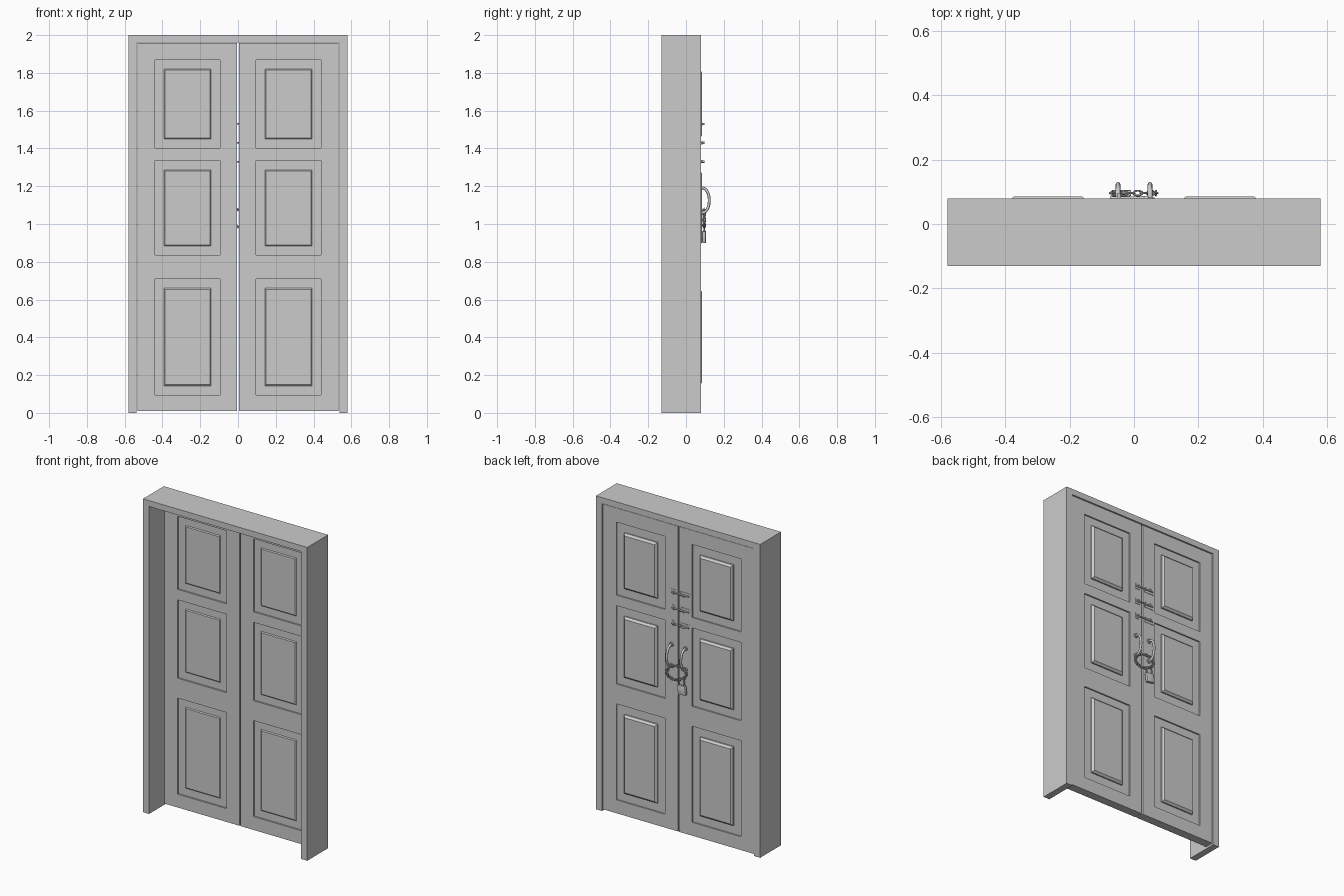
import bpy, bmesh, math
from mathutils import Vector, Matrix

if "Cube" in bpy.data.objects:
    bpy.data.objects.remove(bpy.data.objects["Cube"])


def finish(name, bm, smooth=False):
    bmesh.ops.remove_doubles(bm, verts=bm.verts, dist=1e-5)
    bmesh.ops.recalc_face_normals(bm, faces=bm.faces)
    me = bpy.data.meshes.new(name)
    bm.to_mesh(me)
    bm.free()
    ob = bpy.data.objects.new(name, me)
    bpy.context.collection.objects.link(ob)
    if smooth:
        bpy.context.view_layer.objects.active = ob
        ob.select_set(True)
        bpy.ops.object.shade_smooth_by_angle(angle=math.radians(40))
        ob.select_set(False)
    return ob


def box(name, x0, x1, y0, y1, z0, z1, bevel=0.0, tilt=0.0):
    bm = bmesh.new()
    bmesh.ops.create_cube(bm, size=1)
    bmesh.ops.scale(bm, verts=bm.verts, vec=(x1 - x0, y1 - y0, z1 - z0))
    if bevel:
        bmesh.ops.bevel(bm, geom=bm.edges[:], offset=bevel, segments=2, profile=0.5, affect='EDGES')
    ob = finish(name, bm, bevel > 0)
    ob.location = ((x0 + x1) / 2, (y0 + y1) / 2, (z0 + z1) / 2)
    ob.rotation_euler[1] = tilt
    return ob


def cylinder(name, a, b, r, n=16):
    a, b = Vector(a), Vector(b)
    bm = bmesh.new()
    m = Matrix.Translation((a + b) / 2) @ (b - a).to_track_quat('Z', 'Y').to_matrix().to_4x4()
    bmesh.ops.create_cone(bm, cap_ends=True, segments=n, radius1=r, radius2=r,
                          depth=(b - a).length, matrix=m)
    return finish(name, bm, True)


def tube(name, pts, r, closed=False):
    cu = bpy.data.curves.new(name, 'CURVE')
    cu.dimensions = '3D'
    cu.bevel_depth, cu.bevel_resolution, cu.use_fill_caps = r, 2, True
    sp = cu.splines.new('POLY')
    sp.points.add(len(pts) - 1)
    for p, co in zip(sp.points, pts):
        p.co = (*co, 1)
    sp.use_cyclic_u = closed
    sp.use_smooth = True
    ob = bpy.data.objects.new(name, cu)
    bpy.context.collection.objects.link(ob)
    return ob


# Frame: one upside-down U profile, extruded through the wall depth
bm = bmesh.new()
outline = [(-.58, 0), (-.58, 2), (.58, 2), (.58, 0), (.537, 0), (.537, 1.962), (-.537, 1.962), (-.537, 0)]
face = bm.faces.new([bm.verts.new((x, -.13, z)) for x, z in outline])
ext = bmesh.ops.extrude_face_region(bm, geom=[face])
bmesh.ops.translate(bm, verts=[v for v in ext['geom'] if isinstance(v, bmesh.types.BMVert)], vec=(0, .21, 0))
finish("door_frame", bm)

# Door leaves: grid of faces with stepped panels on both sides
XS = [.004, .095, .44, .533]
ZS = [.01, .095, .708, .835, 1.335, 1.402, 1.868, 1.958]
FRONT, BACK = .02, .075


def leaf(name, s):
    bm = bmesh.new()

    def quad(*pts):
        bm.faces.new([bm.verts.new((s * x, y, z)) for x, y, z in pts])

    def corners(x0, x1, z0, z1, inset, y):
        i = inset
        return [(x0 + i, y, z0 + i), (x1 - i, y, z0 + i), (x1 - i, y, z1 - i), (x0 + i, y, z1 - i)]

    steps = {FRONT: [(0, FRONT), (0, .03), (.048, .03), (.054, .025)],
             BACK: [(0, BACK), (0, .066), (.055, .066), (.055, .074), (.067, .086)]}
    for y, profile in steps.items():
        for i in range(3):
            for k in range(7):
                cell = (XS[i], XS[i + 1], ZS[k], ZS[k + 1])
                if i == 1 and k % 2:
                    rings = [corners(*cell, d, h) for d, h in profile]
                    for a, b in zip(rings, rings[1:]):
                        for j in range(4):
                            quad(a[j], a[j - 1], b[j - 1], b[j])
                    quad(*rings[-1])
                else:
                    quad(*corners(*cell, 0, y))
    for i in range(3):
        for z in (ZS[0], ZS[-1]):
            a, b = XS[i], XS[i + 1]
            quad((a, FRONT, z), (b, FRONT, z), (b, BACK, z), (a, BACK, z))
    for k in range(7):
        for x in (XS[0], XS[-1]):
            a, b = ZS[k], ZS[k + 1]
            quad((x, FRONT, a), (x, FRONT, b), (x, BACK, b), (x, BACK, a))
    bmesh.ops.remove_doubles(bm, verts=bm.verts, dist=1e-5)
    bmesh.ops.recalc_face_normals(bm, faces=bm.faces)
    bmesh.ops.dissolve_limit(bm, angle_limit=.01, verts=bm.verts, edges=bm.edges)
    finish(name, bm)


leaf("left_door", -1)
leaf("right_door", 1)

# Pull handles with round rosettes
for side, s in (("left", -1), ("right", 1)):
    x = s * .05
    pts = []
    for i in range(25):
        t = math.pi * i / 24
        pts.append((x, .074 + .049 * math.sin(t) ** .7, 1.125 + .067 * math.cos(t)))
    tube(side + "_handle", pts, .0075)
    for tag, z in (("upper", 1.192), ("lower", 1.058)):
        cylinder(f"{side}_{tag}_rosette", (x, .073, z), (x, .083, z), .014)

# Three sliding bolts across the seam
for n, z in enumerate((1.33, 1.43, 1.53), 1):
    box(f"bolt_plate_{n}", -.085, -.012, .074, .0775, z - .018, z + .018)
    box(f"bolt_keeper_{n}", .02, .05, .074, .0775, z - .018, z + .018)
    cylinder(f"bolt_rod_{n}", (-.075, .081, z), (.045, .081, z), .0045, 12)
    for j, x in enumerate((-.018, .03)):
        box(f"bolt_guide_{n}_{j}", x - .004, x + .004, .076, .087, z - .008, z + .008)
    cylinder(f"bolt_knob_{n}", (-.046, .08, z), (-.046, .097, z), .006, 12)

# Chain: interlocking oval links looped around both handles
N = 18
for i in range(N):
    t = 2 * math.pi * i / N
    c = Vector((.068 * math.cos(t), .096, 1.03 + .045 * math.sin(t) - .012 * math.cos(t)))
    d = Vector((-.068 * math.sin(t), 0, .045 * math.cos(t) + .012 * math.sin(t))).normalized()
    w = Vector((0, 1, 0)).cross(d) if i % 2 else Vector((0, 1, 0))
    ring = []
    for k in range(16):
        u = 2 * math.pi * k / 16
        ring.append(c + d * .0145 * math.cos(u) + w * .0075 * math.sin(u))
    tube(f"chain_link_{i + 1}", ring, .0028, True)

# Padlock hanging from the chain
tilt = math.radians(8)
box("padlock_body", -.068, -.012, .086, .106, .902, .962, .005, tilt)
shackle = [(-.018, .96)] + [(.018 * math.cos(a), .99 + .02 * math.sin(a))
                            for a in (math.pi * (1 - k / 12) for k in range(13))] + [(.018, .96)]
tube("padlock_shackle", [(-.036 + x, .096, z - .005) for x, z in shackle], .004)
